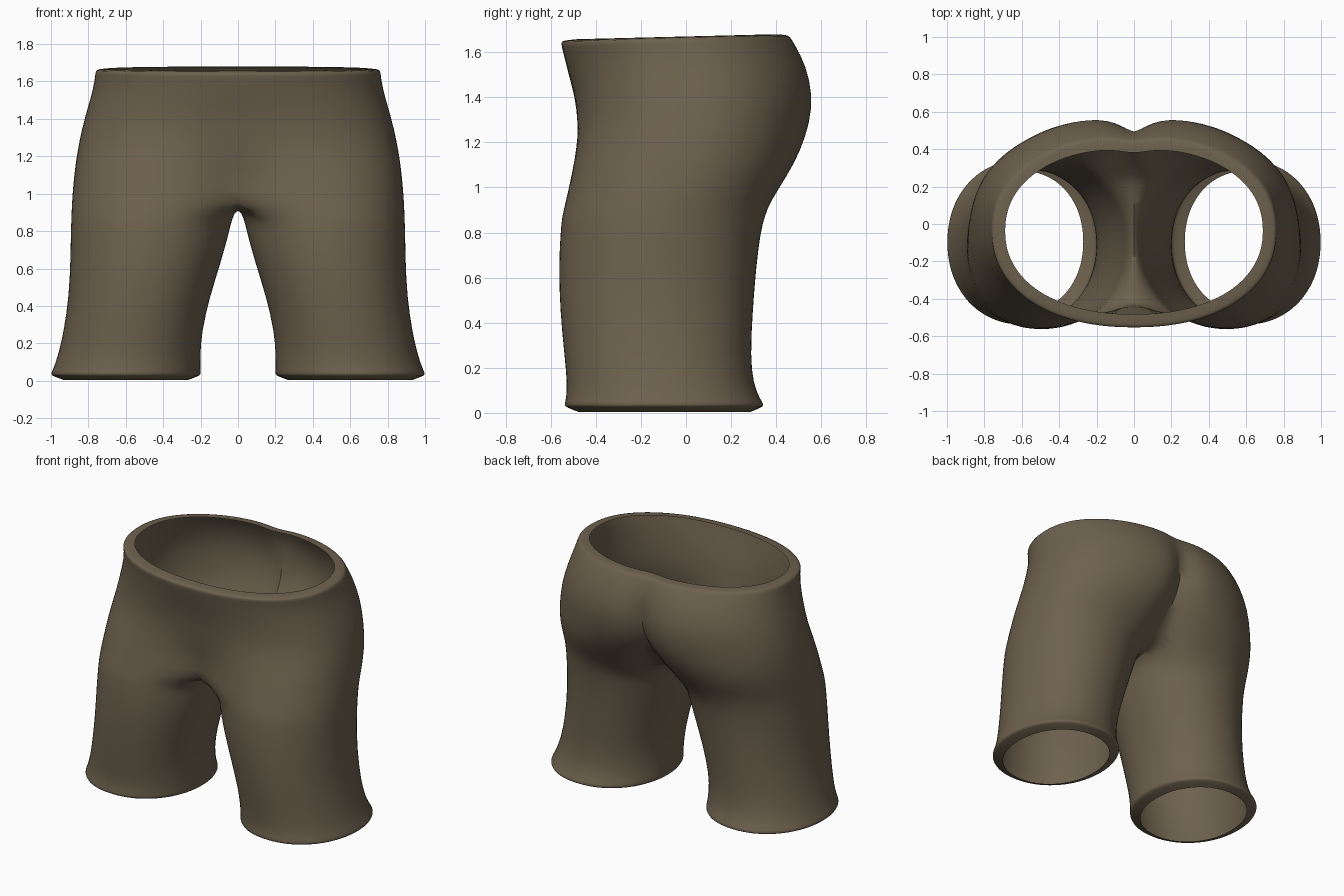
import bpy, bmesh, math

cube = bpy.data.objects.get("Cube")
if cube:
    bpy.data.objects.remove(cube, do_unlink=True)

OUTER, INNER = 30, 10      # points round the outside and inside of one leg
COUNT = OUTER + INNER

# Leg rings from the folded hem upward: height, inner x, outer x, front y, back y
LEG = [
    (0.003, 0.27, 0.93, -0.475, 0.285),
    (0.024, 0.21, 0.99, -0.53, 0.335),
    (0.034, 0.198, 1.004, -0.543, 0.35),
    (0.06, 0.20, 0.99, -0.533, 0.33),
    (0.13, 0.20, 0.965, -0.528, 0.30),
    (0.25, 0.195, 0.935, -0.54, 0.287),
    (0.45, 0.15, 0.905, -0.56, 0.297),
    (0.65, 0.085, 0.897, -0.566, 0.313),
    (0.80, 0.045, 0.895, -0.558, 0.332),
    (0.87, 0.03, 0.892, -0.552, 0.35),
]
# Hip rings up to the folded waist: height, outer x, front y, back y,
# front dent, back dent, back lift, front roundness, back roundness
HIPS = [
    (0.94, 0.89, -0.546, 0.39, 0.10, 0.10, 0.11, 2.5, 2.2),
    (1.05, 0.882, -0.531, 0.475, 0.07, 0.13, 0.08, 2.6, 2.15),
    (1.16, 0.87, -0.514, 0.54, 0.04, 0.12, 0.04, 2.6, 2.15),
    (1.28, 0.85, -0.495, 0.577, 0.02, 0.11, 0.01, 2.5, 2.15),
    (1.41, 0.82, -0.504, 0.592, 0.01, 0.10, 0, 2.4, 2.15),
    (1.53, 0.782, -0.526, 0.555, 0, 0.07, 0, 2.3, 2.2),
    (1.62, 0.765, -0.547, 0.503, 0, 0.045, 0, 2.2, 2.2),
    (1.658, 0.763, -0.557, 0.477, 0, 0.035, 0, 2.2, 2.2),
    (1.666, 0.75, -0.545, 0.465, 0, 0.035, 0, 2.2, 2.2),
    (1.67, 0.69, -0.483, 0.41, 0, 0.035, 0, 2.2, 2.2),
]


def power(value, n):
    return math.copysign(abs(value) ** (2 / n), value)


def leg_ring(z, xi, xo, yf, yb):
    """Closed loop, running front, outside, back, inside."""
    cx, rx = (xi + xo) / 2, (xo - xi) / 2
    cy, ry = (yf + yb) / 2, (yb - yf) / 2
    ring = []
    for k in range(COUNT):
        a = math.radians(-135 + 270 * k / OUTER) if k <= OUTER else \
            math.radians(135 + 90 * (k - OUTER) / INNER)
        ring.append((cx + rx * power(math.cos(a), 2.1), cy + ry * power(math.sin(a), 2.1), z))
    return ring


def hip_ring(z, xo, yf, yb, front_dent, back_dent, back_lift, n_front, n_back):
    """Half loop between the centre lines, easing from leg shape to waist shape."""
    cy, ry = (yf + yb) / 2, (yb - yf) / 2
    leg = leg_ring(z, 0, xo, yf, yb)
    blend = min(1, (z - 0.84) / 0.42)
    ring = []
    for k in range(OUTER + 1):
        a = math.pi * k / OUTER
        front = k < OUTER / 2
        n = n_front if front else n_back
        x = xo * power(math.sin(a), n) if 0 < k < OUTER else 0
        y = cy - ry * power(math.cos(a), n)
        y += front_dent * math.exp(-(x / 0.22) ** 2) if front else -back_dent * math.exp(-x / 0.1)
        # Pull the leg points nearest the centre line onto it
        pull = max(0, 1 - min(k, OUTER - k) / 4)
        x += (leg[k][0] - leg[0][0] * pull - x) * (1 - blend)
        y += (leg[k][1] - y) * (1 - blend)
        near = math.exp(-(x / 0.15) ** 2)
        lift = near * (0.03 * (1 - blend) if front else back_lift)
        ring.append((x, y, z + lift + 0.025 * y * (z > 1.5)))
    return ring


def crotch_seam(start, end):
    """Sagging points on the centre line, from back to front."""
    points = []
    for i in range(1, INNER):
        s = i / INNER
        y, z = (p + (q - p) * s for p, q in zip(end[1:], start[1:]))
        points.append((0, y, z - 0.075 * math.sin(math.pi * s)))
    return points


# Left half of the trousers as one skin
bm = bmesh.new()
crease = bm.edges.layers.float.new("crease_edge")
hips = [hip_ring(*row) for row in HIPS]
hips[0] += crotch_seam(hips[0][0], hips[0][OUTER])
rings = [[bm.verts.new(p) for p in ring] for ring in [leg_ring(*row) for row in LEG] + hips]
for low, high in zip(rings, rings[1:]):
    closed = len(high) == COUNT
    for k in range(COUNT if closed else OUTER):
        n = (k + 1) % COUNT
        bm.faces.new((low[k], low[n], high[n], high[k]))

# Sharp cleft down the centre of the seat
for edge in bm.edges:
    if all(abs(v.co.x) < 0.001 and v.co.y > 0.2 and 1.1 < v.co.z < 1.6 for v in edge.verts):
        edge[crease] = 1
mesh = bpy.data.meshes.new("trousers")
bm.to_mesh(mesh)
bm.free()
trousers = bpy.data.objects.new("trousers", mesh)
bpy.context.collection.objects.link(trousers)

# Mirror to the right side and smooth
mirror = trousers.modifiers.new("mirror", 'MIRROR')
mirror.merge_threshold = 0.001
smooth = trousers.modifiers.new("smooth", 'SUBSURF')
smooth.levels = smooth.render_levels = 1

# Brown cloth
brown = bpy.data.materials.new("brown cloth")
brown.use_nodes = True
colour = (0.155, 0.121, 0.076, 1)
brown.diffuse_color = colour
bsdf = next(n for n in brown.node_tree.nodes if n.type == 'BSDF_PRINCIPLED')
bsdf.inputs["Base Color"].default_value = colour
bsdf.inputs["Roughness"].default_value = 0.9
mesh.materials.append(brown)

bpy.ops.object.select_all(action='DESELECT')
trousers.select_set(True)
bpy.context.view_layer.objects.active = trousers
bpy.ops.object.convert(target='MESH')
bpy.ops.object.shade_smooth_by_angle(angle=math.radians(60))
